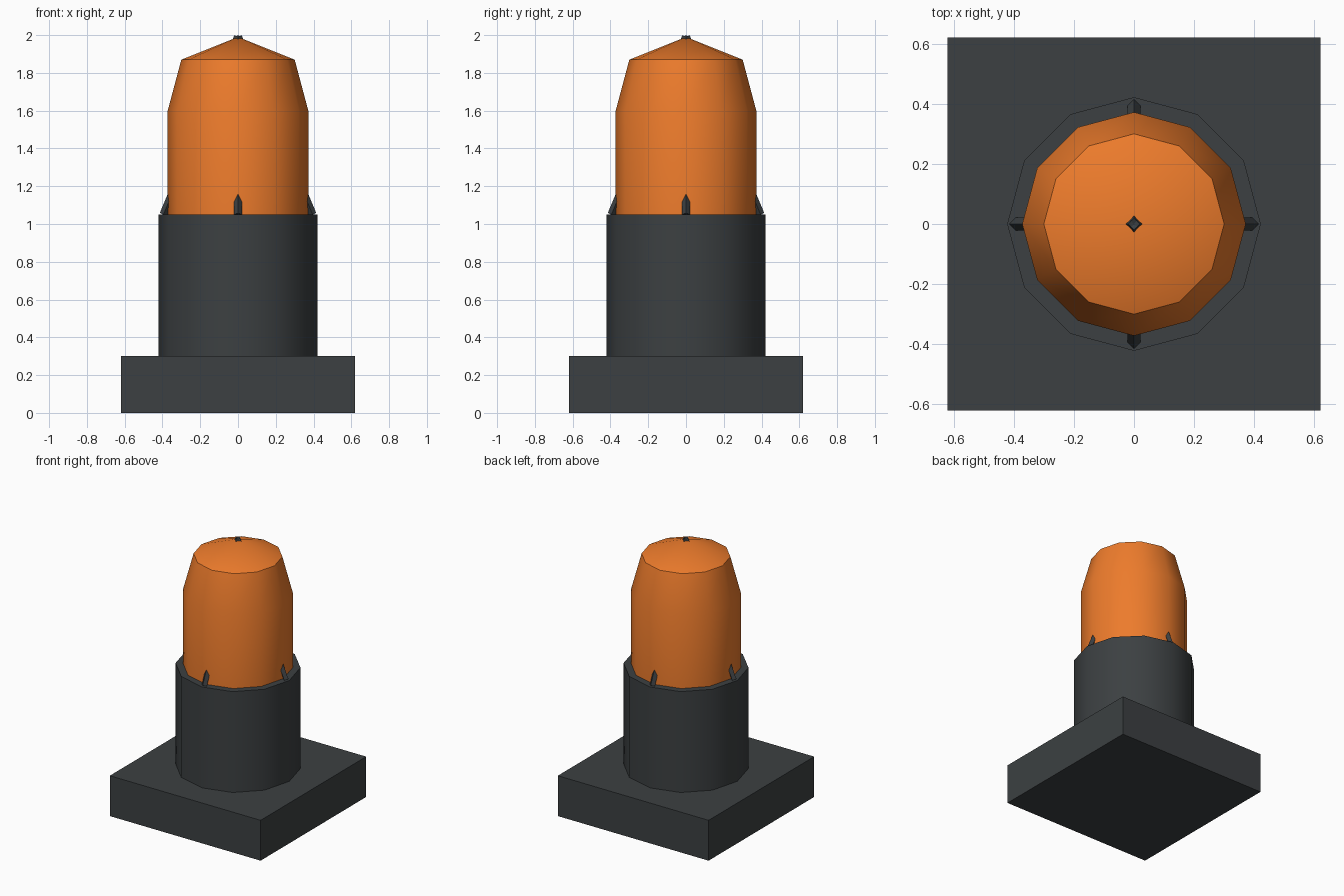
import bpy, bmesh, math
from mathutils import Vector

if "Cube" in bpy.data.objects:
    bpy.data.objects.remove(bpy.data.objects["Cube"])


def material(name, rgb):
    m = bpy.data.materials.new(name)
    m.diffuse_color = (*rgb, 1)
    m.use_nodes = True
    m.node_tree.nodes["Principled BSDF"].inputs["Base Color"].default_value = m.diffuse_color
    return m


DARK = material("dark_grey", (0.045, 0.051, 0.054))
ORANGE = material("orange", (0.85, 0.2, 0.025))


def finish(obj, name, mat, smooth=False):
    obj.name = name
    obj.data.materials.append(mat)
    if smooth:
        bpy.ops.object.select_all(action='DESELECT')
        obj.select_set(True)
        bpy.context.view_layer.objects.active = obj
        bpy.ops.object.shade_smooth_by_angle(angle=math.radians(35))
    return obj


def lathe(name, profile, mat, sides=12):
    """Closed solid of revolution; a radius of 0 makes a point."""
    bm = bmesh.new()
    rings = []
    for r, z in profile:
        n = sides if r else 1
        rings.append([bm.verts.new((r * math.cos(math.tau * i / sides),
                                    r * math.sin(math.tau * i / sides), z))
                      for i in range(n)])
    for a, b in zip(rings, rings[1:]):
        for i in range(sides):
            j = (i + 1) % sides
            if len(b) == 1:
                bm.faces.new((a[i], a[j], b[0]))
            else:
                bm.faces.new((a[i], a[j], b[j], b[i]))
    bm.faces.new(rings[0][::-1])
    if len(rings[-1]) > 1:
        bm.faces.new(rings[-1])
    me = bpy.data.meshes.new(name)
    bm.to_mesh(me)
    bm.free()
    obj = bpy.data.objects.new(name, me)
    bpy.context.collection.objects.link(obj)
    return finish(obj, name, mat, True)


def strut(name, a, b, radius):
    """Four-sided bar with one ridge facing outwards."""
    d = b - a
    bpy.ops.mesh.primitive_cylinder_add(vertices=4, radius=radius,
                                        depth=d.length, location=(a + b) / 2)
    obj = bpy.context.object
    lean = math.atan2(math.hypot(d.x, d.y), d.z)
    obj.rotation_euler = (0, lean, math.atan2(d.y, d.x))
    return finish(obj, name, DARK)


# Square base
bpy.ops.mesh.primitive_cube_add(size=1, location=(0, 0, 0.15))
base = bpy.context.object
base.scale = (1.24, 1.24, 0.3)
finish(base, "base", DARK)

# Collar and coloured lens
lathe("collar", [(0.422, 0.3), (0.422, 1.05)], DARK)
lathe("lens", [(0.372, 1.05), (0.372, 1.6), (0.3, 1.87), (0, 1.99)], ORANGE)

# Guard bars leaning in to the tip, mostly inside the lens
for k in range(4):
    t = k * math.pi / 2
    strut(f"guard_bar_{k + 1}",
          Vector((0.395 * math.cos(t), 0.395 * math.sin(t), 1.05)),
          Vector((0, 0, 1.991)), 0.021)
